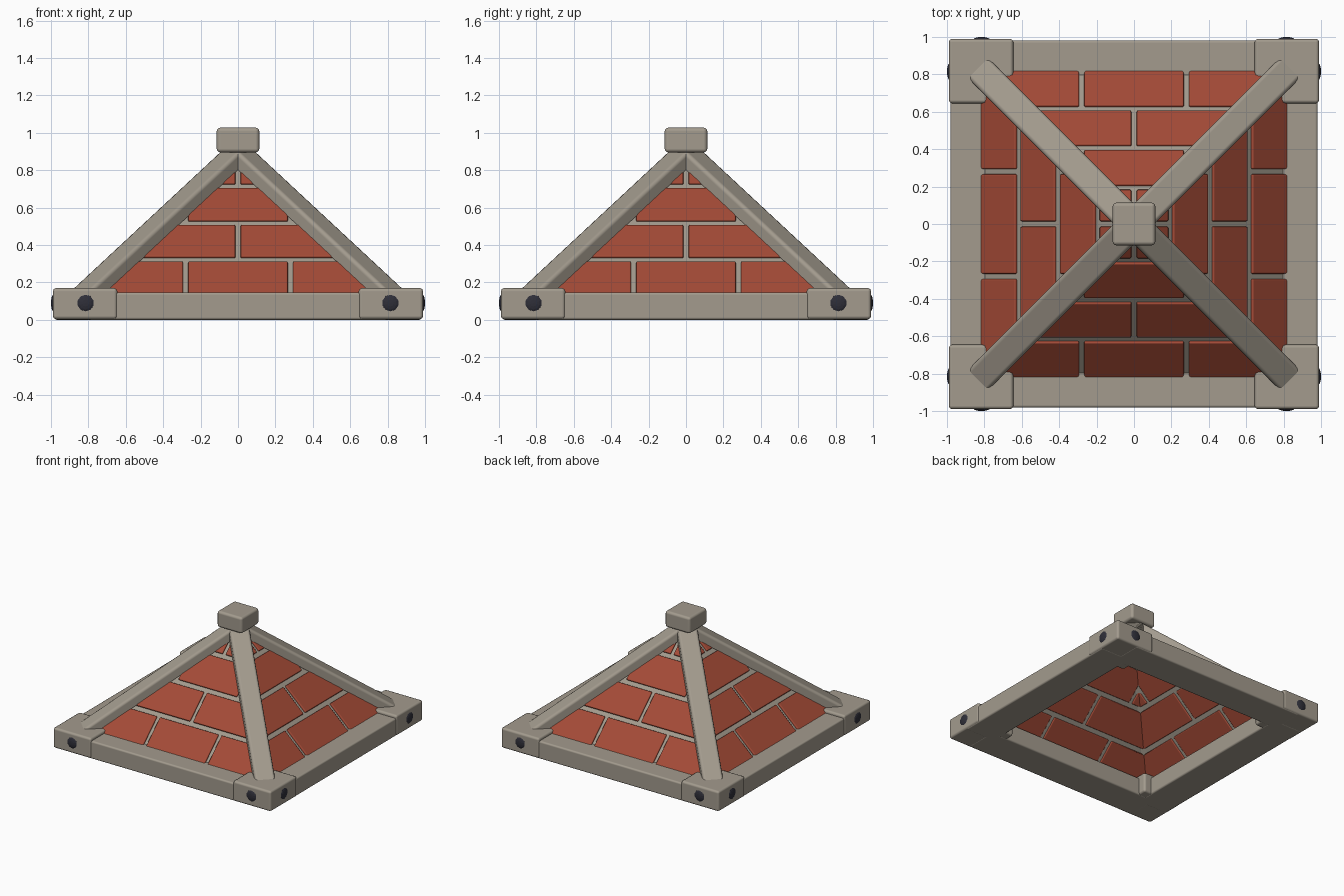
import bpy, bmesh, math
from mathutils import Matrix, Vector

if "Cube" in bpy.data.objects:
    bpy.data.objects.remove(bpy.data.objects["Cube"])


def material(name, rgb):
    m = bpy.data.materials.new(name)
    m.diffuse_color = (*rgb, 1)
    m.use_nodes = True
    m.node_tree.nodes["Principled BSDF"].inputs["Base Color"].default_value = m.diffuse_color
    return m


STONE = material("stone", (0.366, 0.328, 0.270))
BRICK = material("red_brick", (0.374, 0.070, 0.038))
IRON = material("dark_iron", (0.028, 0.028, 0.040))

SLOPE = 0.93      # rise per unit of inward run on each roof side
APEX = 0.907      # height of the outer brick planes at the centre


def finish(bm, name, mat, smooth=True):
    bmesh.ops.recalc_face_normals(bm, faces=bm.faces)
    me = bpy.data.meshes.new(name)
    bm.to_mesh(me)
    bm.free()
    me.materials.append(mat)
    ob = bpy.data.objects.new(name, me)
    bpy.context.collection.objects.link(ob)
    if smooth:
        bpy.ops.object.select_all(action='DESELECT')
        ob.select_set(True)
        bpy.context.view_layer.objects.active = ob
        bpy.ops.object.shade_smooth_by_angle(angle=math.radians(50))
        # Keep the large faces flat and only the rounded edges soft
        mod = ob.modifiers.new("weighted_normals", 'WEIGHTED_NORMAL')
        mod.keep_sharp = True
        mod.weight = 100
    return ob


def bevel(bm, width, segments=2, edges=None):
    bmesh.ops.bevel(bm, geom=edges or list(bm.edges), offset=width, segments=segments,
                    profile=0.5, affect='EDGES', clamp_overlap=True)


def box(bm, lo, hi, mat=Matrix()):
    lo, hi = Vector(lo), Vector(hi)
    m = mat @ Matrix.Translation((lo + hi) / 2) @ Matrix.Diagonal((*(hi - lo), 1))
    bmesh.ops.create_cube(bm, size=1, matrix=m)


def four_ways(ob):
    """Repeat a part on all four sides."""
    for k in range(1, 4):
        c = ob.copy()
        c.name = f"{ob.name}_{k + 1}"
        c.matrix_world = Matrix.Rotation(k * math.pi / 2, 4, 'Z')
        bpy.context.collection.objects.link(c)


# Base beams
bm = bmesh.new()
box(bm, (-0.8, -0.982, 0), (0.8, -0.71, 0.147))
bevel(bm, 0.014)
four_ways(finish(bm, "base_beam", STONE))

# Square corner blocks
bm = bmesh.new()
box(bm, (0.645, 0.645, 0.003), (0.99, 0.99, 0.17))
bevel(bm, 0.018)
four_ways(finish(bm, "corner_block", STONE))

# Bolts, two on each side
for x in (-0.815, 0.815):
    bm = bmesh.new()
    bmesh.ops.create_uvsphere(bm, u_segments=10, v_segments=8, radius=1,
                              matrix=Matrix.Translation((x, -0.984, 0.09))
                              @ Matrix.Rotation(math.pi / 2, 4, 'X')
                              @ Matrix.Diagonal((0.048, 0.048, 0.016, 1)))
    four_ways(finish(bm, "bolt_left" if x < 0 else "bolt_right", IRON, smooth=False))

# Hip beams running up to the peak, rounded everywhere but underneath
ax = Vector((1, 1, -SLOPE)).normalized()
ay = Vector((-1, 1, 0)).normalized()
az = ax.cross(ay)
frame = Matrix((ax, ay, az)).transposed().to_4x4()
frame.translation = (0, 0, 0.945)
run = Vector((1, 1, -SLOPE)).length
bm = bmesh.new()
box(bm, (0.03 * run, -0.077, -0.077), (0.87 * run, 0.077, 0))
bevel(bm, 0.022, 2, [e for e in bm.edges if max(v.co.z for v in e.verts) > -0.01])
bm.transform(frame)
four_ways(finish(bm, "hip_beam", STONE))

# Cap block
bm = bmesh.new()
box(bm, (-0.114, -0.114, 0.895), (0.114, 0.114, 1.028))
bevel(bm, 0.02, 3)
finish(bm, "cap_block", STONE)

# Roof side frame: x across, y down the slope, z outward
down = Vector((0, -1, -SLOPE)).normalized()
out = Vector((0, -SLOPE, 1)).normalized()
side = Matrix((Vector((-1, 0, 0)), down, out)).transposed().to_4x4()
side.translation = (0, 0, APEX)
unit = math.hypot(1, SLOPE)


def trim_to_hips(bm):
    """Cut a roof side along the two diagonal planes."""
    for s in (-1, 1):
        bm.normal_update()
        res = bmesh.ops.bisect_plane(bm, geom=bm.verts[:] + bm.edges[:] + bm.faces[:],
                                     plane_co=(0, 0, 0), plane_no=(s, 1, 0),
                                     clear_outer=True)
        edges = [e for e in res["geom_cut"] if isinstance(e, bmesh.types.BMEdge)]
        bmesh.ops.holes_fill(bm, edges=edges)


# Mortar sheets
bm = bmesh.new()
box(bm, (-1, -0.03, -0.03), (1, 0.85 * unit, -0.014), side)
trim_to_hips(bm)
four_ways(finish(bm, "mortar", STONE, smooth=False))

# Brick courses, listed as (upper run, lower run), with alternating joints
bm = bmesh.new()
joints = ([-1, -0.28, 0.28, 1], [-1, 0, 1])
courses = [(0.6225, 0.863), (0.4125, 0.6225), (0.2, 0.4125), (-0.03, 0.2)]
for i, (r0, r1) in enumerate(courses):
    cuts = joints[i % 2]
    for u0, u1 in zip(cuts, cuts[1:]):
        box(bm, (u0 + 0.014, (r0 + 0.013) * unit, -0.04),
            (u1 - 0.014, (r1 - 0.013) * unit, 0), side)
bevel(bm, 0.008)
trim_to_hips(bm)
four_ways(finish(bm, "roof_bricks", BRICK))
